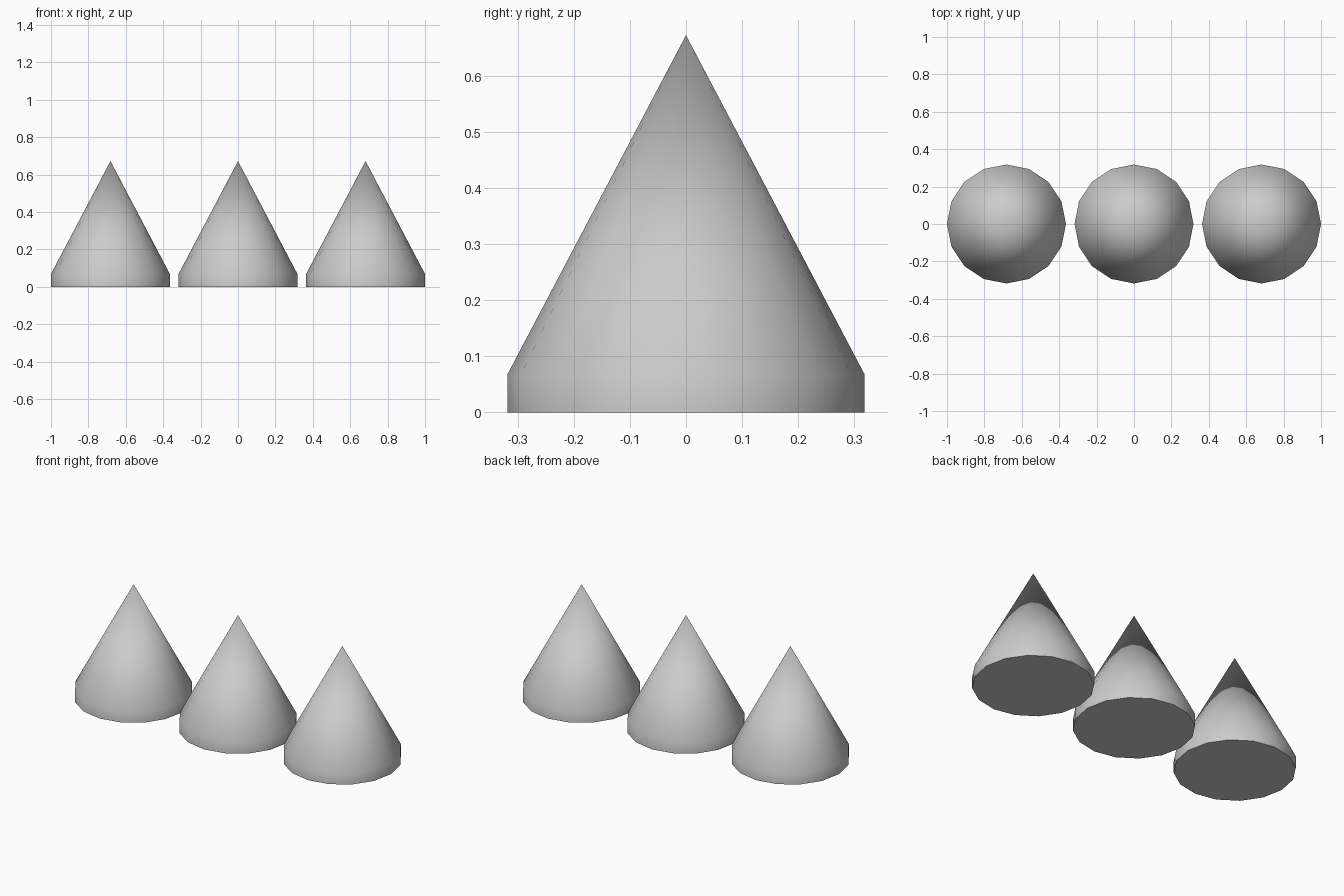
import bpy, bmesh, math

if "Cube" in bpy.data.objects:
    bpy.data.objects.remove(bpy.data.objects["Cube"])

SIDES, R, RIM, H, STEP = 16, 0.318, 0.068, 0.672, 0.682


def make_cone(name, x):
    bm = bmesh.new()
    # base disc
    bmesh.ops.create_circle(bm, cap_ends=True, segments=SIDES, radius=R)
    base = bm.faces[:][0]
    if base.normal.z > 0:
        base.normal_flip()
    # short upright rim, then sloping sides to the tip
    lower = sorted(bm.verts, key=lambda v: math.atan2(v.co.y, v.co.x))
    upper = [bm.verts.new((v.co.x, v.co.y, RIM)) for v in lower]
    tip = bm.verts.new((0, 0, H))
    for i in range(SIDES):
        j = (i + 1) % SIDES
        bm.faces.new((lower[i], lower[j], upper[j], upper[i]))
        bm.faces.new((upper[i], upper[j], tip))
    bmesh.ops.recalc_face_normals(bm, faces=bm.faces)
    mesh = bpy.data.meshes.new(name)
    bm.to_mesh(mesh)
    bm.free()
    obj = bpy.data.objects.new(name, mesh)
    obj.location.x = x
    bpy.context.collection.objects.link(obj)
    # smooth sides, sharp bottom edge
    bpy.ops.object.select_all(action='DESELECT')
    obj.select_set(True)
    bpy.context.view_layer.objects.active = obj
    bpy.ops.object.shade_smooth_by_angle(angle=math.radians(40))


# row of three cones
for i, side in enumerate(("left", "middle", "right")):
    make_cone(side + "_cone", (i - 1) * STEP)
